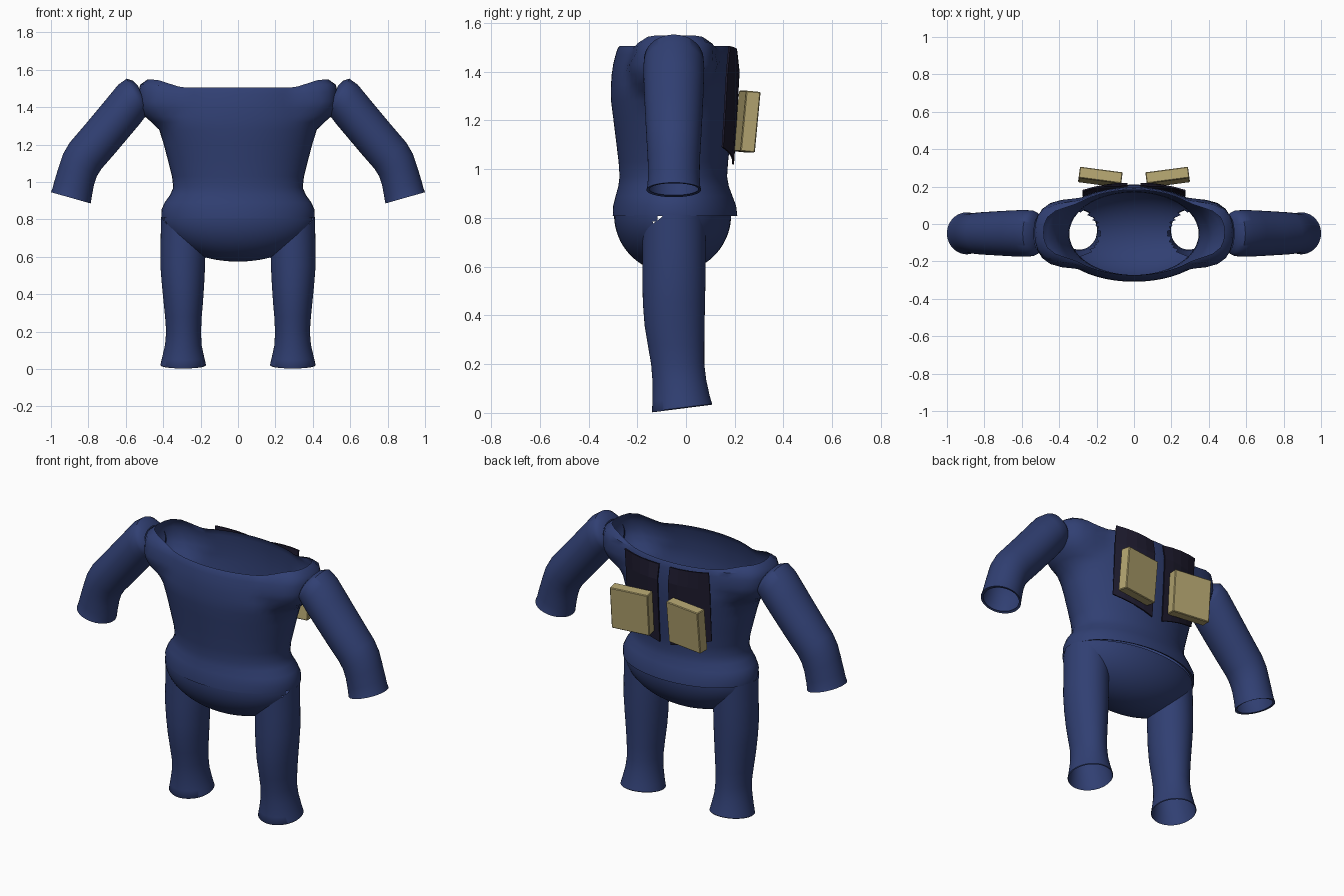
import bpy, bmesh, math
from mathutils import Matrix

if "Cube" in bpy.data.objects:
    bpy.data.objects.remove(bpy.data.objects["Cube"])

def material(name, rgb):
    m = bpy.data.materials.new(name)
    m.diffuse_color = (*rgb, 1)
    m.use_nodes = True
    m.node_tree.nodes["Principled BSDF"].inputs["Base Color"].default_value = m.diffuse_color
    return m

NAVY = material("navy cloth", (0.03, 0.05, 0.17))
DARK = material("dark panel", (0.013, 0.011, 0.028))
TAN = material("tan block", (0.46, 0.38, 0.165))
CY = -0.05          # depth of the body axis
SEG = 72
ANGLES = [2 * math.pi * i / SEG for i in range(SEG)]

def finish(bm, name, mat, smooth=True):
    bmesh.ops.recalc_face_normals(bm, faces=bm.faces)
    me = bpy.data.meshes.new(name)
    bm.to_mesh(me)
    bm.free()
    me.materials.append(mat)
    ob = bpy.data.objects.new(name, me)
    bpy.context.collection.objects.link(ob)
    for p in me.polygons:
        p.use_smooth = smooth
    if smooth:
        bpy.ops.object.select_all(action='DESELECT')
        ob.select_set(True)
        bpy.context.view_layer.objects.active = ob
        bpy.ops.object.shade_smooth_by_angle(angle=math.radians(50))
    return ob

def loft(rings, closed=True):
    bm = bmesh.new()
    rows = [[bm.verts.new(p) for p in ring] for ring in rings]
    n = len(rows[0])
    for a, b in zip(rows, rows[1:]):
        for i in range(n if closed else n - 1):
            j = (i + 1) % n
            bm.faces.new((a[i], a[j], b[j], b[i]))
    return bm

# Torso: ellipse rings that swell into a shoulder lobe on each side, open neck
def torso_ring(z, a, front, back, lx, ly, lift):
    cy, b, c = (front + back) / 2, (back - front) / 2, 0.41
    radii = []
    for t in ANGLES:
        co, si = abs(math.cos(t)), math.sin(t)
        r = 1 / math.sqrt((co / a) ** 2 + (si / b) ** 2)
        if lx > 0:
            A = (co / lx) ** 2 + (si / ly) ** 2
            B = co * c / lx ** 2
            disc = B * B - A * ((c / lx) ** 2 - 1)
            if disc > 0:
                r = max(r, (B + math.sqrt(disc)) / A)
        radii.append(r)
    for _ in range(2):
        radii = [(radii[i - 1] + 2 * radii[i] + radii[(i + 1) % SEG]) / 4 for i in range(SEG)]
    ring = []
    for t, r in zip(ANGLES, radii):
        x = r * math.cos(t)
        k = min(1, max(0, (abs(x) - 0.28) / 0.18))
        ring.append((x, cy + r * math.sin(t), z + lift * k * k * (3 - 2 * k)))
    return ring

torso = [  # z, half width, front, back, lobe width, lobe depth, shoulder lift
    (0.815, 0.395, -0.285, 0.195, 0, 0, 0),
    (0.808, 0.41, -0.30, 0.21, 0, 0, 0),
    (0.85, 0.412, -0.298, 0.205, 0, 0, 0),
    (0.89, 0.395, -0.288, 0.19, 0, 0, 0),
    (0.93, 0.365, -0.277, 0.175, 0, 0, 0),
    (0.97, 0.348, -0.272, 0.168, 0, 0, 0),
    (1.03, 0.355, -0.276, 0.172, 0, 0, 0),
    (1.12, 0.378, -0.287, 0.182, 0, 0, 0),
    (1.21, 0.402, -0.298, 0.19, 0, 0, 0),
    (1.28, 0.425, -0.307, 0.195, 0, 0, 0),
    (1.32, 0.44, -0.308, 0.197, 0.055, 0.12, 0),
    (1.35, 0.44, -0.307, 0.198, 0.09, 0.155, 0),
    (1.39, 0.435, -0.304, 0.198, 0.115, 0.178, 0),
    (1.43, 0.43, -0.298, 0.196, 0.125, 0.185, 0),
    (1.47, 0.425, -0.288, 0.192, 0.125, 0.182, 0.01),
    (1.495, 0.42, -0.28, 0.188, 0.115, 0.17, 0.025),
    (1.505, 0.41, -0.272, 0.182, 0.075, 0.14, 0.043),
]
finish(loft([torso_ring(*r) for r in torso]), "torso", NAVY)

# Pelvis: half ellipsoid bowl with the two leg openings cut out
PA, PB, PD, PZ = 0.41, 0.24, 0.238, 0.812
def bowl_z(x, y):
    q = 1 - (x / PA) ** 2 - ((y - CY + 0.005) / PB) ** 2
    return PZ - PD * math.sqrt(max(q, 0))

LEG_X = 0.295
rings = []
for k in range(29):
    e = math.pi / 2 * k / 28.2
    rings.append([(PA * math.cos(e) * math.cos(t), CY - 0.005 + PB * math.cos(e) * math.sin(t),
                   PZ - PD * math.sin(e)) for t in ANGLES])
bm = loft(rings)
bm.faces.new(bm.verts[-SEG:])
def in_leg(v):
    return ((abs(v.co.x) - LEG_X) / 0.118) ** 2 + ((v.co.y - CY) / 0.13) ** 2 < 1
bmesh.ops.delete(bm, geom=[f for f in bm.faces if all(in_leg(v) for v in f.verts)], context='FACES')
finish(bm, "pelvis", NAVY)

# Legs: tubes whose top edge follows the pelvis bowl, flared slanted ankles
leg = [  # z, inner x, outer x, front, back
    (0.55, 0.176, 0.415, -0.179, 0.08),
    (0.45, 0.181, 0.407, -0.177, 0.078),
    (0.36, 0.187, 0.398, -0.17, 0.076),
    (0.28, 0.194, 0.39, -0.157, 0.075),
    (0.20, 0.198, 0.384, -0.143, 0.075),
    (0.13, 0.195, 0.39, -0.137, 0.083),
    (0.06, 0.18, 0.406, -0.137, 0.097),
    (0.022, 0.171, 0.415, -0.14, 0.107),
    (0.018, 0.175, 0.411, -0.137, 0.104),
]
def leg_ring(s, z, x0, x1, y0, y1):
    slant = 0.14 * max(0, 1 - z / 0.2)
    pts = []
    for t in ANGLES:
        x = (x0 + x1) / 2 + (x1 - x0) / 2 * math.cos(t)
        y = (y0 + y1) / 2 + (y1 - y0) / 2 * math.sin(t)
        pts.append((s * x, y, z + slant * (y + 0.015)))
    return pts

for s, side in ((1, "right"), (-1, "left")):
    rings = [leg_ring(s, *r) for r in leg]
    top = [(x, y, bowl_z(x, y)) for x, y, z in leg_ring(s, 0.6, 0.175, 0.412, -0.178, 0.08)]
    mid = [tuple((p + q) / 2 for p, q in zip(a, b)) for a, b in zip(top, rings[0])]
    finish(loft([top, mid] + rings), side + "_leg", NAVY)

# Arms: bent open tubes, each ring given by its upper and lower edge
arm = [  # upper x, z, lower x, z, half depth
    (0.535, 1.515, 0.485, 1.385, 0.09),
    (0.56, 1.54, 0.485, 1.365, 0.112),
    (0.595, 1.552, 0.495, 1.35, 0.122),
    (0.64, 1.52, 0.525, 1.31, 0.125),
    (0.71, 1.435, 0.58, 1.245, 0.123),
    (0.81, 1.315, 0.66, 1.15, 0.118),
    (0.90, 1.21, 0.73, 1.07, 0.113),
    (0.935, 1.15, 0.755, 1.03, 0.11),
    (0.957, 1.085, 0.77, 0.985, 0.107),
    (0.98, 1.01, 0.78, 0.93, 0.106),
    (0.992, 0.965, 0.785, 0.90, 0.108),
    (1.0, 0.945, 0.788, 0.885, 0.112),
    (0.985, 0.942, 0.80, 0.893, 0.10),
]
for s, side in ((1, "right"), (-1, "left")):
    rings = []
    for x0, z0, x1, z1, d in arm:
        rings.append([(s * ((x0 + x1) / 2 + (x0 - x1) / 2 * math.cos(t)), CY + d * math.sin(t),
                       (z0 + z1) / 2 + (z0 - z1) / 2 * math.cos(t)) for t in ANGLES])
    finish(loft(rings), side + "_arm", NAVY)

# Back panels: thin curved sheets lying on the upper back
panel = [  # inner y, inner z, outer y, outer z
    (0.193, 1.02, 0.15, 1.09),
    (0.205, 1.20, 0.158, 1.22),
    (0.216, 1.40, 0.168, 1.40),
    (0.20, 1.485, 0.178, 1.505),
]
for s, side in ((1, "right"), (-1, "left")):
    rows = []
    for yi, zi, yo, zo in panel:
        rows.append([(s * (0.035 + 0.24 * u), yi + (yo - yi) * u + 0.06 * u * (1 - u),
                      zi + (zo - zi) * u) for u in (0, 0.25, 0.5, 0.75, 1)])
    ob = finish(loft(rows, False), side + "_back_panel", DARK, False)
    mod = ob.modifiers.new("thickness", 'SOLIDIFY')
    mod.thickness = 0.008
    mod.offset = 0

# Back blocks: tilted tan slabs
for s, side in ((1, "right"), (-1, "left")):
    bm = bmesh.new()
    bmesh.ops.create_cube(bm, size=1)
    bm.transform(Matrix.Translation((s * 0.18, 0.25, 1.195))
                 @ Matrix.Rotation(s * math.radians(7.5), 4, 'Z')
                 @ Matrix.Rotation(math.radians(-5.5), 4, 'X')
                 @ Matrix.Diagonal((0.23, 0.06, 0.25, 1)))
    bmesh.ops.bevel(bm, geom=bm.edges[:], offset=0.004, segments=1, affect='EDGES')
    finish(bm, side + "_back_block", TAN, False)
